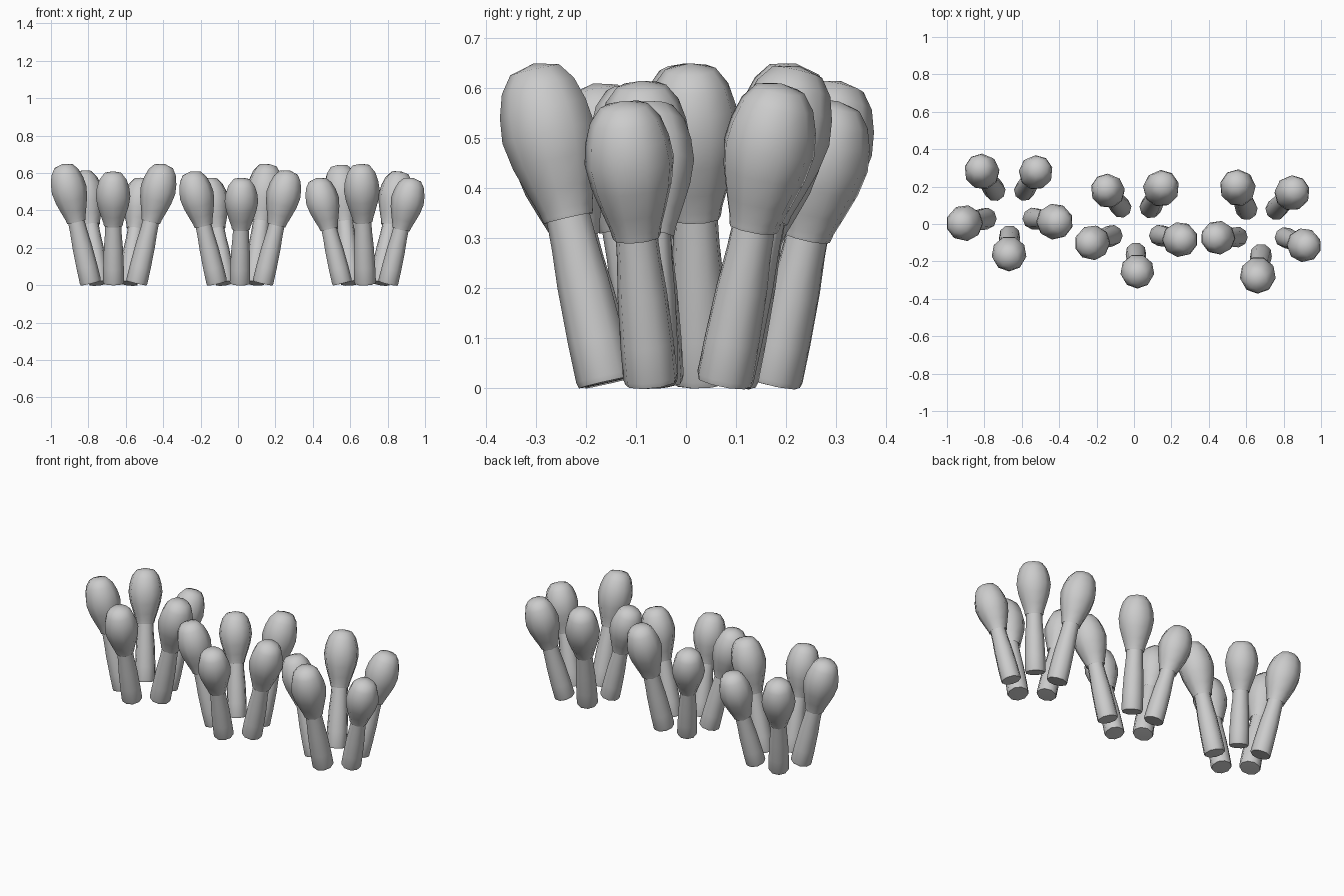
import bpy, bmesh, math
from mathutils import Vector

if "Cube" in bpy.data.objects:
    bpy.data.objects.remove(bpy.data.objects["Cube"])

SIDES = 9
# profiles: (radius, fraction of total height)
STEM = [(0.0, 0.01), (0.054, 0.012), (0.057, 0.03), (0.056, 0.15), (0.052, 0.32),
        (0.046, 0.44), (0.043, 0.56), (0.0, 0.57)]
HEAD = [(0.042, 0.545), (0.050, 0.520), (0.052, 0.532), (0.054, 0.55), (0.067, 0.61),
        (0.085, 0.70), (0.094, 0.785), (0.088, 0.86), (0.074, 0.93), (0.050, 0.98),
        (0.0, 1.0)]


def lathe(name, profile, base, top, widen, turn):
    """Revolve a profile around the leaning line base -> top."""
    axis = top - base
    rot = Vector((0, 0, 1)).rotation_difference(axis)
    bm = bmesh.new()
    rings = []
    for r, f in profile:
        n = SIDES if r > 0 else 1
        ring = []
        for i in range(n):
            a = turn + 2 * math.pi * i / SIDES
            p = Vector((r * widen * math.cos(a), r * widen * math.sin(a), f * axis.length))
            ring.append(bm.verts.new(base + rot @ p))
        rings.append(ring)
    for lo, hi in zip(rings, rings[1:]):
        for i in range(SIDES):
            j = (i + 1) % SIDES
            quad = [lo[i % len(lo)], lo[j % len(lo)], hi[j % len(hi)], hi[i % len(hi)]]
            bm.faces.new(list(dict.fromkeys(quad)))
    bmesh.ops.recalc_face_normals(bm, faces=bm.faces)
    mesh = bpy.data.meshes.new(name)
    bm.to_mesh(mesh)
    bm.free()
    obj = bpy.data.objects.new(name, mesh)
    bpy.context.collection.objects.link(obj)
    bpy.ops.object.select_all(action='DESELECT')
    obj.select_set(True)
    bpy.context.view_layer.objects.active = obj
    bpy.ops.object.shade_smooth_by_angle(angle=math.radians(40))


# clusters: ring centre, then (head x, head y, total height) going round from the front
CLUSTERS = [
    ((-0.665, 0.07), [(-0.668, -0.158, 0.61), (-0.425, 0.013, 0.65), (-0.525, 0.275, 0.575),
                      (-0.813, 0.28, 0.615), (-0.905, 0.005, 0.65)]),
    ((0.01, -0.02), [(0.018, -0.252, 0.575), (0.245, -0.083, 0.615), (0.145, 0.19, 0.65),
                     (-0.14, 0.177, 0.575), (-0.222, -0.10, 0.61)]),
    ((0.68, -0.03), [(0.662, -0.273, 0.65), (0.908, -0.113, 0.575), (0.845, 0.165, 0.61),
                     (0.555, 0.193, 0.645), (0.45, -0.073, 0.575)]),
]

for (cx, cy), buds in CLUSTERS:
    for k, (hx, hy, h) in enumerate(buds):
        a = math.radians(-90 + 72 * k)
        base = Vector((cx + 0.128 * math.cos(a), cy + 0.128 * math.sin(a), 0.003))
        wide = Vector((hx, hy, 0.785 * h))
        top = base + (wide - base) / 0.785       # extend the line to the tip
        widen = 0.5 + 0.5 * h / 0.61
        lathe("stem", STEM, base, top, widen, a)
        lathe("bud_head", HEAD, base, top, widen, a)
